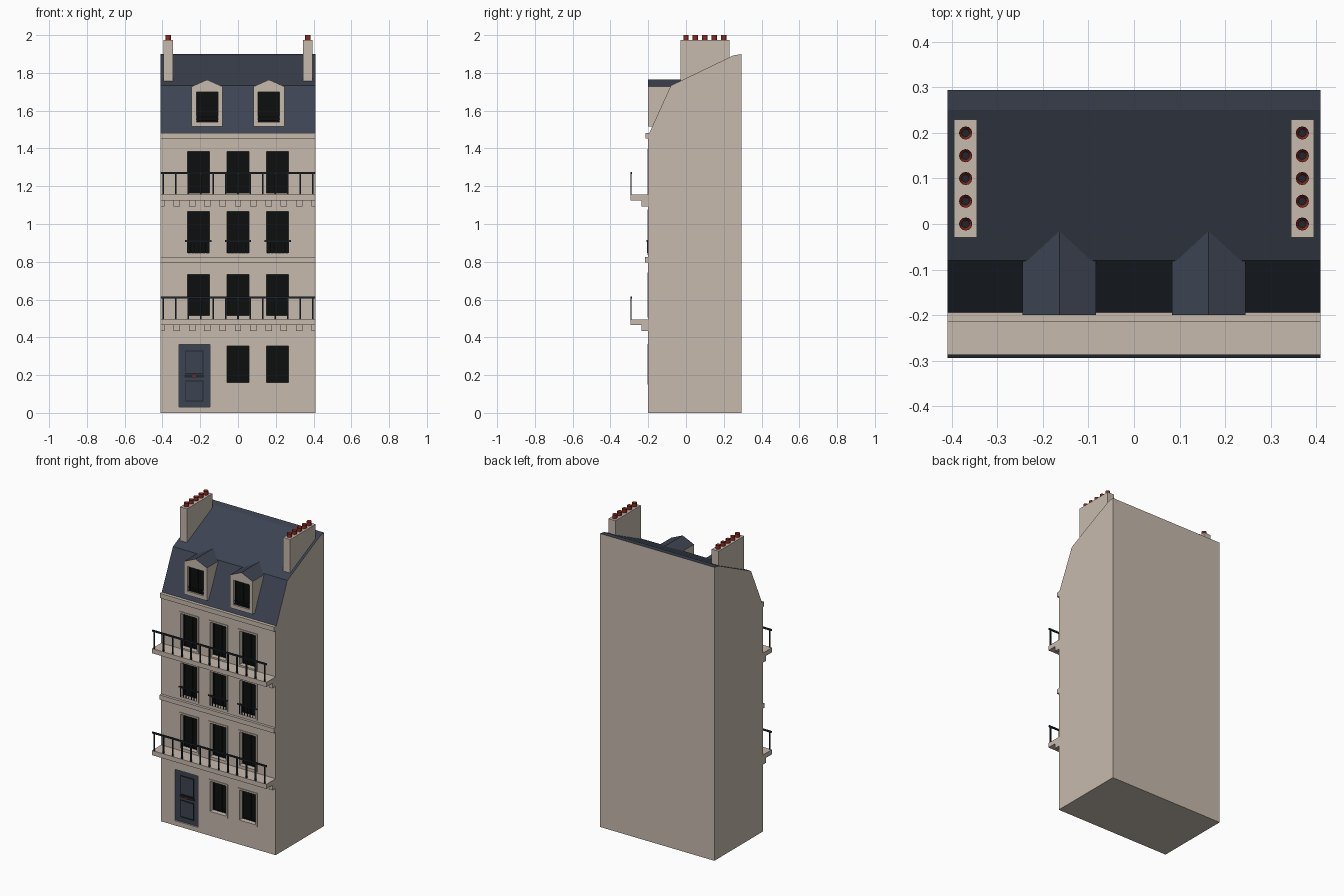
import bpy, bmesh, math
from mathutils import Matrix, Vector

if "Cube" in bpy.data.objects:
    bpy.data.objects.remove(bpy.data.objects["Cube"])


def material(name, r, g, b):
    m = bpy.data.materials.new(name)
    m.diffuse_color = (r, g, b, 1)
    m.use_nodes = True
    m.node_tree.nodes["Principled BSDF"].inputs["Base Color"].default_value = m.diffuse_color
    return m


STONE = material("stone", 0.57, 0.49, 0.42)
SLATE = material("slate", 0.046, 0.057, 0.083)
IRON = material("iron", 0.014, 0.019, 0.026)
GLASS = material("dark_glass", 0.004, 0.005, 0.005)
RED = material("terracotta_red", 0.26, 0.025, 0.015)


def finish(name, bm, *mats):
    bmesh.ops.recalc_face_normals(bm, faces=bm.faces)
    me = bpy.data.meshes.new(name)
    bm.to_mesh(me)
    bm.free()
    for m in mats:
        me.materials.append(m)
    ob = bpy.data.objects.new(name, me)
    bpy.context.collection.objects.link(ob)
    return ob


def boxes(name, mat, items):
    """One object from boxes given as (x0, x1, y0, y1, z0, z1)."""
    bm = bmesh.new()
    for x0, x1, y0, y1, z0, z1 in items:
        m = Matrix.Translation(((x0 + x1) / 2, (y0 + y1) / 2, (z0 + z1) / 2)) \
            @ Matrix.Diagonal((x1 - x0, y1 - y0, z1 - z0, 1))
        bmesh.ops.create_cube(bm, size=1, matrix=m)
    return finish(name, bm, mat)


def prism(name, points, offset):
    """Extrude a closed profile; faces that look upward become slate."""
    bm = bmesh.new()
    face = bm.faces.new([bm.verts.new(p) for p in points])
    ext = bmesh.ops.extrude_face_region(bm, geom=[face])
    bmesh.ops.translate(bm, vec=offset, verts=[v for v in ext["geom"] if isinstance(v, bmesh.types.BMVert)])
    bmesh.ops.recalc_face_normals(bm, faces=bm.faces)
    for f in bm.faces:
        f.material_index = 1 if f.normal.z > 0.1 else 0
    return finish(name, bm, STONE, SLATE)


def cut(ob, items):
    """Recess box-shaped openings into an object."""
    cutter = boxes("opening_cutter", STONE, items)
    cutter.hide_render = True
    mod = ob.modifiers.new("openings", "BOOLEAN")
    mod.operation, mod.object, mod.solver = "DIFFERENCE", cutter, "EXACT"
    dg = bpy.context.evaluated_depsgraph_get()
    me = bpy.data.meshes.new_from_object(ob.evaluated_get(dg))
    ob.modifiers.clear()
    ob.data = me
    bpy.data.objects.remove(cutter)


def window(name, x, z0, z1, yf, depth, w=0.058):
    """Dark pane with casement bars, set back from the wall face yf."""
    y = yf + depth
    boxes(name + "_pane", GLASS, [(x - w, x + w, y - 0.008, y + 0.001, z0, z1)])
    t, yb = 0.006, y - 0.013
    bars = [(x + s * w - t / 2 - s * t / 2, x + s * w + t / 2 - s * t / 2, yb, y, z0, z1) for s in (-1, 1)]
    bars += [(x - t, x + t, yb, y, z0, z1)]
    bars += [(x - w, x + w, yb, y, z, z + t) for z in (z0, z1 - t)]
    boxes(name + "_sash", GLASS, bars)


def surround(name, x, z0, z1, yf, w=0.058, t=0.011):
    """Thin stone trim around an opening."""
    y0, y1 = yf - 0.004, yf + 0.002
    boxes(name, STONE, [(x - w - t, x - w, y0, y1, z0 - t, z1 + t),
                        (x + w, x + w + t, y0, y1, z0 - t, z1 + t),
                        (x - w, x + w, y0, y1, z1, z1 + t),
                        (x - w, x + w, y0, y1, z0 - t, z0)])


W, F, B = 0.41, -0.2, 0.295
COLS = (-0.21, 0, 0.21)

# Main block with mansard roof profile
profile = [(F, 0), (B, 0), (B, 1.9), (0.25, 1.892), (-0.08, 1.733), (-0.195, 1.48), (F, 1.48)]
house = prism("house_body", [(-W, y, z) for y, z in profile], Vector((2 * W, 0, 0)))

# Window openings on four floors, and the door opening
openings = [(x, z0, z1) for z0, z1 in ((0.515, 0.732), (0.847, 1.066), (1.165, 1.385)) for x in COLS]
openings += [(x, 0.16, 0.355) for x in COLS[1:]]
cut(house, [(x - 0.058, x + 0.058, F - 0.05, F + 0.04, z0, z1) for x, z0, z1 in openings]
    + [(-0.313, -0.147, F - 0.05, F + 0.02, 0.03, 0.363)])
for i, (x, z0, z1) in enumerate(openings):
    window(f"window_{i}", x, z0, z1, F, 0.04)
    surround(f"window_trim_{i}", x, z0, z1, F)

# Front door with framed panels and a red handle
boxes("front_door", SLATE, [(-0.313, -0.147, F + 0.01, F + 0.021, 0.03, 0.363)])
px0, px1, t = -0.279, -0.183, 0.005
frames = []
for z0, z1 in ((0.06, 0.172), (0.206, 0.33)):
    frames += [(px0, px0 + t, F + 0.006, F + 0.012, z0, z1), (px1 - t, px1, F + 0.006, F + 0.012, z0, z1),
               (px0, px1, F + 0.006, F + 0.012, z0, z0 + t), (px0, px1, F + 0.006, F + 0.012, z1 - t, z1)]
frames.append((-0.282, -0.18, F + 0.006, F + 0.012, 0.187, 0.203))
boxes("door_panel_frames", IRON, frames)
boxes("door_handle", RED, [(-0.243, -0.219, F, F + 0.008, 0.192, 0.198),
                           (-0.235, -0.227, F, F + 0.008, 0.187, 0.203)])

# String course and cornice
boxes("string_course", STONE, [(-W, W, -0.217, F + 0.01, 0.795, 0.825)])
boxes("cornice", STONE, [(-W, W, -0.215, -0.19, 1.452, 1.482)])

# Two full-width balconies with corbels and iron railings
for name, z in (("lower", 0.495), ("upper", 1.155)):
    boxes(name + "_balcony_slab", STONE, [(-W, W, -0.295, F + 0.01, z - 0.03, z)])
    boxes(name + "_balcony_corbels", STONE,
          [(max(-W, 0.081 * i - 0.017), min(W, 0.081 * i + 0.017), -0.235, F + 0.01, z - 0.062, z - 0.029)
           for i in range(-5, 6)])
    rail = [(0.066 * i - 0.004, 0.066 * i + 0.004, -0.295, -0.288, z - 0.002, z + 0.115) for i in range(-6, 7)]
    rail.append((-W, W, -0.295, -0.287, z + 0.11, z + 0.12))
    boxes(name + "_balcony_railing", IRON, rail)

# Small window guards on the third floor
for i, x in enumerate(COLS):
    guard = [(x - 0.07, x + 0.07, -0.208, -0.2, 0.906, 0.914)]
    guard += [(x + 0.0193 * k - 0.002, x + 0.0193 * k + 0.002, -0.206, -0.202, 0.847, 0.908) for k in range(-3, 4)]
    boxes(f"window_guard_{i}", IRON, guard)

# Dormers with gabled slate roofs
for side, x in (("left", -0.164), ("right", 0.164)):
    h = 0.081
    pts = [(x - h, 1.515), (x + h, 1.515), (x + h, 1.728), (x, 1.764), (x - h, 1.728)]
    dormer = prism(side + "_dormer", [(px, F, pz) for px, pz in pts], Vector((0, 0.19, 0)))
    cut(dormer, [(x - 0.057, x + 0.057, F - 0.05, F + 0.028, 1.54, 1.7)])
    window(side + "_dormer_window", x, 1.54, 1.7, F, 0.028, 0.057)
    boxes(side + "_dormer_guard", IRON, [(x - 0.057, x + 0.057, F + 0.002, F + 0.007, z, z + 0.005)
                                         for z in (1.545, 1.565)])

# Chimney stacks with five hollow pots each
for side, s in (("left", -1), ("right", 1)):
    x = 0.37 * s
    boxes(side + "_chimney", STONE, [(x - 0.025, x + 0.025, -0.03, 0.23, 1.74, 1.975)])
    bm = bmesh.new()
    for k in range(5):
        made = bmesh.ops.create_cone(bm, cap_ends=True, segments=12, radius1=0.0145, radius2=0.0145, depth=0.027,
                                     matrix=Matrix.Translation((x, 0.05 * k, 1.9865)))
        top = max({f for v in made["verts"] for f in v.link_faces}, key=lambda f: f.calc_center_median().z)
        bmesh.ops.inset_region(bm, faces=[top], thickness=0.006)
        bmesh.ops.translate(bm, vec=(0, 0, -0.015), verts=top.verts)
        top.material_index = 1
    finish(side + "_chimney_pots", bm, RED, IRON)
